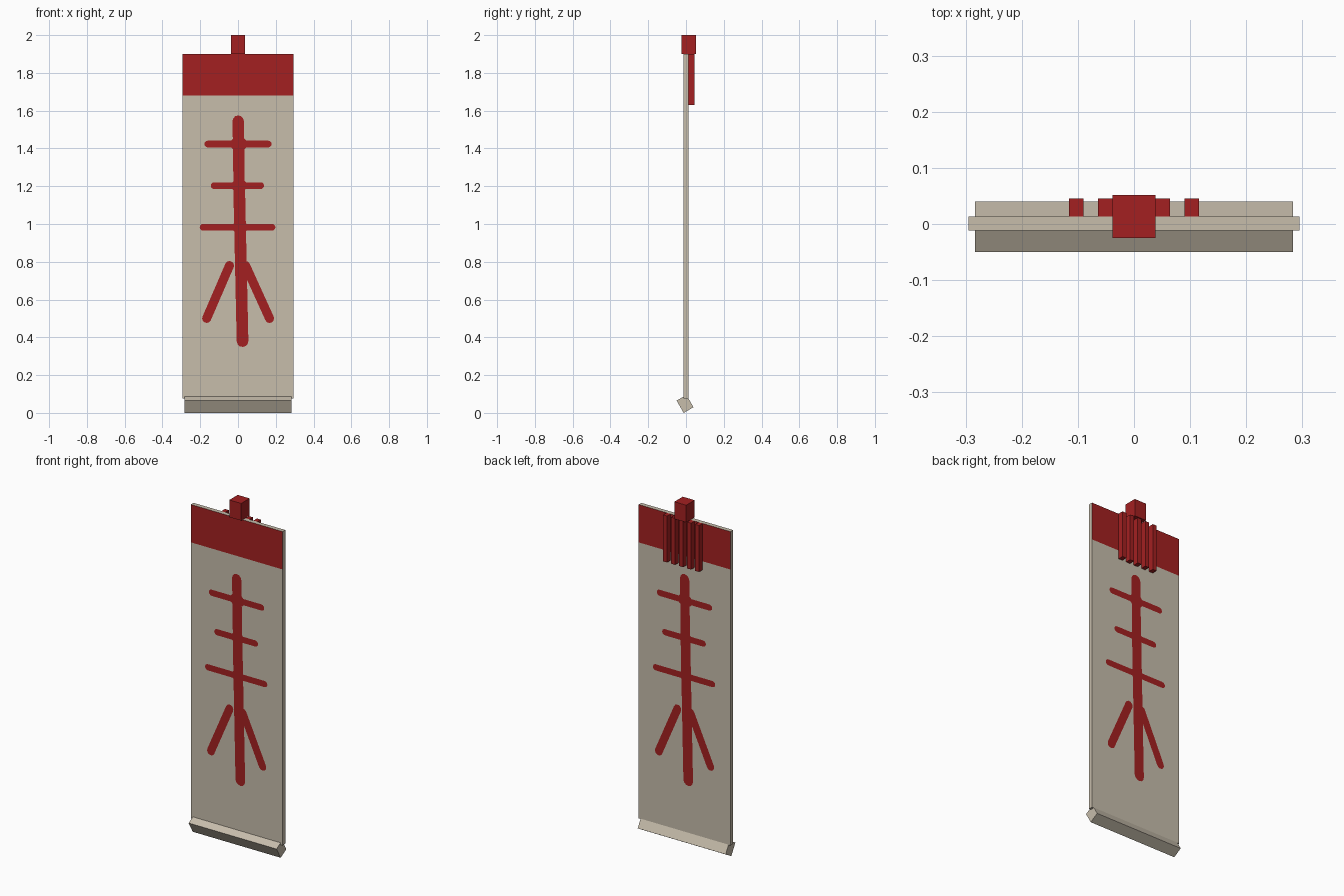
import bpy, bmesh, math
from mathutils import Matrix, Vector

if "Cube" in bpy.data.objects:
    bpy.data.objects.remove(bpy.data.objects["Cube"])


def material(name, rgb):
    m = bpy.data.materials.new(name)
    m.diffuse_color = (*rgb, 1)
    m.use_nodes = True
    m.node_tree.nodes["Principled BSDF"].inputs["Base Color"].default_value = m.diffuse_color
    return m


CLOTH = material("beige cloth", (0.57, 0.51, 0.41))
RED = material("dark red", (0.37, 0.0145, 0.0152))


def add_object(name, bm, *mats):
    me = bpy.data.meshes.new(name)
    bm.to_mesh(me)
    bm.free()
    for m in mats:
        me.materials.append(m)
    ob = bpy.data.objects.new(name, me)
    bpy.context.collection.objects.link(ob)
    return ob


def box_bm(lo, hi):
    lo, hi = Vector(lo), Vector(hi)
    bm = bmesh.new()
    bmesh.ops.create_cube(bm, size=1, matrix=Matrix.Translation((lo + hi) / 2)
                          @ Matrix.Diagonal((*(hi - lo), 1)))
    return bm


# Hanging cloth with a red band across the top of its front and back
BAND_Z = 1.68
bm = box_bm((-0.295, -0.012, 0.075), (0.295, 0.013, 1.9))
bmesh.ops.bisect_plane(bm, geom=bm.verts[:] + bm.edges[:] + bm.faces[:],
                       plane_co=(0, 0, BAND_Z), plane_no=(0, 0, 1))
bm.normal_update()
for f in bm.faces:
    if abs(f.normal.y) > 0.9 and f.calc_center_median().z > BAND_Z:
        f.material_index = 1
add_object("cloth_panel", bm, CLOTH, RED)

# Tilted weight bar along the bottom edge
bm = box_bm((-0.283, -0.03, -0.0375), (0.283, 0.03, 0.0375))
bmesh.ops.transform(bm, verts=bm.verts, matrix=Matrix.Translation((0, -0.005, 0.0475))
                    @ Matrix.Rotation(math.radians(30), 4, 'X'))
add_object("weight_bar", bm, CLOTH)

# Top knot, and five strips hanging from it behind the cloth
add_object("top_knot", box_bm((-0.038, -0.025, 1.9), (0.038, 0.052, 2.0)), RED)
for i in range(-2, 3):
    x = i * 0.0515
    add_object(f"back_strip_{i + 3}",
               box_bm((x - 0.0128, 0.013, 1.63), (x + 0.0128, 0.045, 1.9)), RED)

# Painted emblem: brush strokes as (x1, z1, x2, z2, half width)
STROKES = [
    (0.001, 1.545, 0.006, 1.2, 0.030),      # stem
    (0.006, 1.2, 0.024, 0.38, 0.031),
    (-0.16, 1.423, 0.16, 1.423, 0.018),     # crossbars
    (-0.126, 1.203, 0.12, 1.203, 0.018),
    (-0.185, 0.983, 0.18, 0.983, 0.018),
    (-0.045, 0.78, -0.166, 0.50, 0.024),    # legs
    (0.04, 0.78, 0.167, 0.50, 0.024),
    (0.0, 1.423, 0.008, 1.423, 0.040),      # blots where the bars cross the stem
    (0.002, 1.203, 0.010, 1.203, 0.036),
    (0.006, 0.983, 0.014, 0.983, 0.036),
]


def add_stroke(bm, x1, z1, x2, z2, r, y):
    """Flat round-ended stroke facing the front."""
    a = math.atan2(z2 - z1, x2 - x1)
    pts = []
    for cx, cz, start in ((x2, z2, a - math.pi / 2), (x1, z1, a + math.pi / 2)):
        for k in range(7):
            t = start + math.pi * k / 6
            pts.append(bm.verts.new((cx + r * math.cos(t), y, cz + r * math.sin(t))))
    bm.faces.new(pts)


for side, turn, y in (("front", 0, -0.013), ("back", math.pi, -0.014)):
    bm = bmesh.new()
    for s in STROKES:
        add_stroke(bm, *s, y)
    bmesh.ops.transform(bm, verts=bm.verts, matrix=Matrix.Rotation(turn, 4, 'Z'))
    add_object(f"{side}_emblem", bm, RED)
